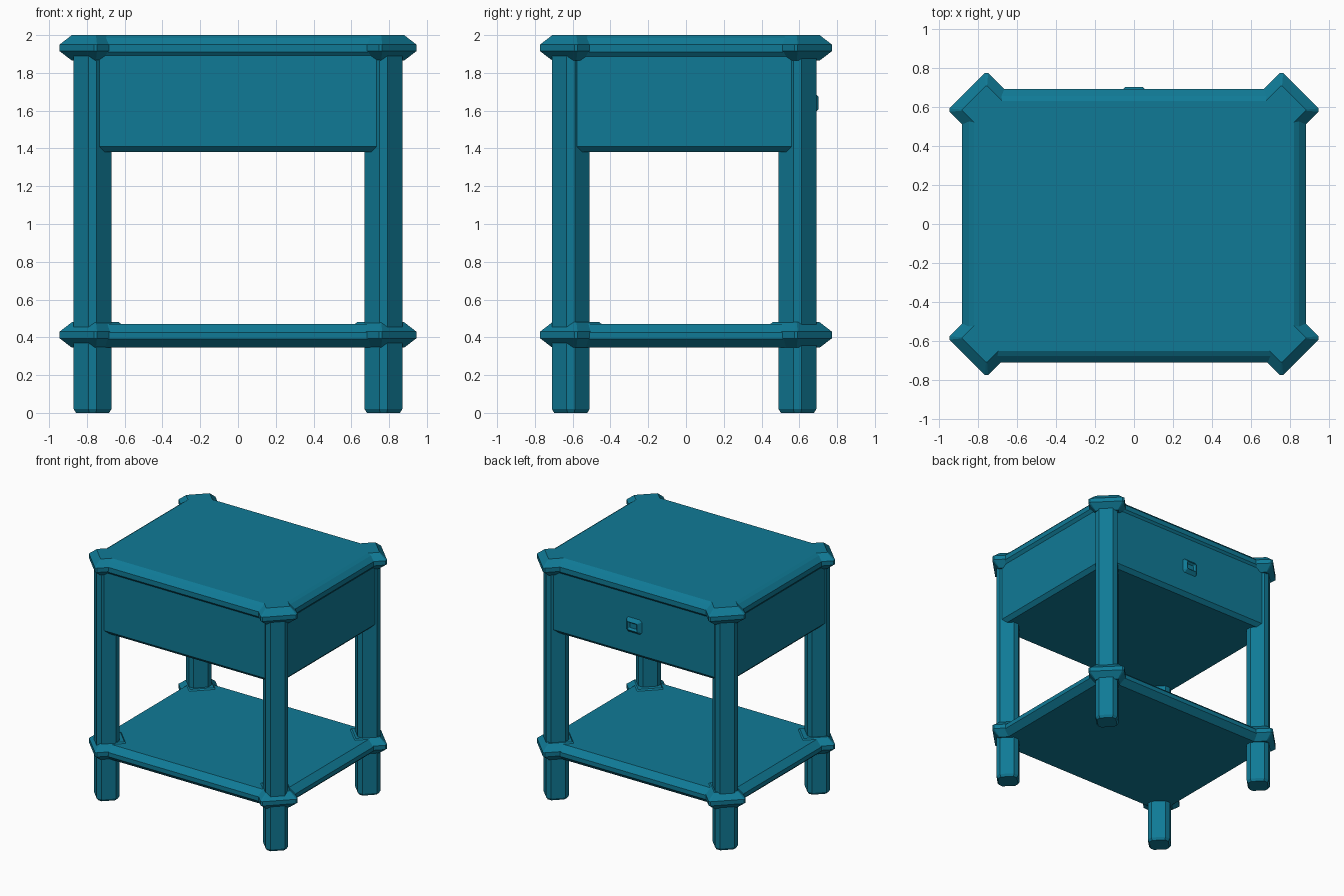
import bpy, bmesh, math
from mathutils import Matrix, Vector

cube = bpy.data.objects.get("Cube")
if cube:
    bpy.data.objects.remove(cube, do_unlink=True)

teal = bpy.data.materials.new("teal_paint")
teal.use_nodes = True
colour = (0.005, 0.195, 0.305, 1)
teal.diffuse_color = colour
teal.node_tree.nodes["Principled BSDF"].inputs["Base Color"].default_value = colour


def outline(hx, hy, cut):
    """Rectangle with its four corners cut at 45 degrees."""
    return [(hx, cut - hy), (hx, hy - cut), (hx - cut, hy), (cut - hx, hy),
            (-hx, hy - cut), (-hx, cut - hy), (cut - hx, -hy), (hx - cut, -hy)]


def block(name, half, cut, levels, centre=(0, 0, 0), turn=None):
    """Stack of cut-corner sections; levels are (height, inset)."""
    bm = bmesh.new()
    rings = []
    for z, inset in levels:
        c = max(cut - inset * 0.586, 0.004)
        rings.append([bm.verts.new((x, y, z)) for x, y in
                      outline(half[0] - inset, half[1] - inset, c)])
    for low, high in zip(rings, rings[1:]):
        for i in range(8):
            j = (i + 1) % 8
            bm.faces.new((low[i], low[j], high[j], high[i]))
    bm.faces.new(rings[0][::-1])
    bm.faces.new(rings[-1])
    if turn:
        bm.transform(turn)
    bm.transform(Matrix.Translation(Vector(centre)))
    bmesh.ops.recalc_face_normals(bm, faces=bm.faces)
    mesh = bpy.data.meshes.new(name)
    bm.to_mesh(mesh)
    bm.free()
    mesh.materials.append(teal)
    obj = bpy.data.objects.new(name, mesh)
    bpy.context.collection.objects.link(obj)
    return obj


# Table top, drawer case and lower shelf
shift = (0, -0.01, 0)
block("table_top", (0.88, 0.70), 0.13,
      [(1.88, 0.025), (1.91, 0), (1.95, 0), (1.985, 0.035), (2.0, 0.06)], shift)
block("drawer_case", (0.86, 0.685), 0.10,
      [(1.38, 0.03), (1.41, 0), (1.90, 0)], shift)
block("lower_shelf", (0.88, 0.70), 0.13,
      [(0.345, 0.05), (0.39, 0), (0.425, 0), (0.47, 0.05)], shift)

# Legs with flared collars, turned to face the corners
diagonal = Matrix.Rotation(math.pi / 4, 4, 'Z')
for side, sx in (("right", -1), ("left", 1)):
    for end, sy in (("front", -1), ("back", 1)):
        tag = f"{end}_{side}"
        block(f"{tag}_leg", (0.086, 0.086), 0.031,
              [(0, 0.012), (0.02, 0), (1.93, 0)],
              (sx * 0.77, sy * 0.60 - 0.01, 0), diagonal)
        for place, z in (("shelf", 0.345), ("top", 1.865)):
            block(f"{tag}_{place}_collar", (0.14, 0.14), 0.012,
                  [(z, 0.05), (z + 0.05, 0), (z + 0.085, 0), (z + 0.135, 0.05)],
                  (sx * 0.755, sy * 0.583, 0), diagonal)

# Drawer pull: a small faceted frame with a sunken middle, on the back
block("drawer_pull", (0.075, 0.065), 0.02,
      [(0, 0), (0.025, 0.025), (0.032, 0.032), (0.015, 0.045)],
      (0, 0.67, 1.64), Matrix.Rotation(-math.pi / 2, 4, 'X'))
